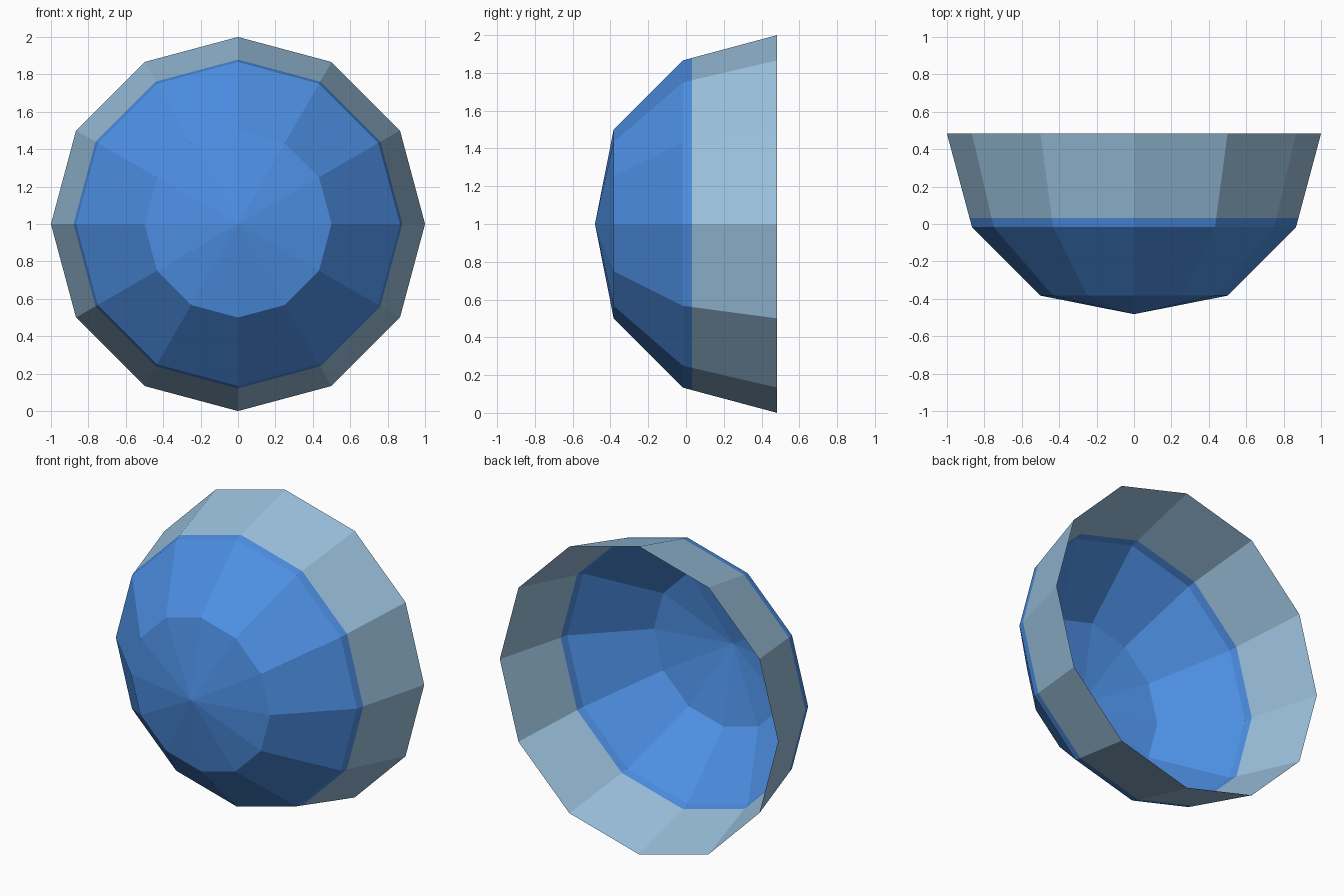
import bpy, bmesh, math

if "Cube" in bpy.data.objects:
    bpy.data.objects.remove(bpy.data.objects["Cube"])

SIDES = 12
CENTRE_Z = 1.0


def material(name, rgb):
    m = bpy.data.materials.new(name)
    lin = [(c / 255 / 12.92) if c < 10 else ((c / 255 + 0.055) / 1.055) ** 2.4 for c in rgb]
    m.diffuse_color = (*lin, 1)
    m.use_nodes = True
    m.node_tree.nodes["Principled BSDF"].inputs["Base Color"].default_value = m.diffuse_color
    return m


def lathe(name, profile, mat):
    """Turn (radius, y) points about the y axis into a flat-faced sheet."""
    bm = bmesh.new()
    rings = []
    for r, y in profile:
        count = SIDES if r > 0 else 1
        rings.append([bm.verts.new((r * math.sin(math.tau * i / SIDES), y,
                                    CENTRE_Z + r * math.cos(math.tau * i / SIDES)))
                      for i in range(count)])
    for a, b in zip(rings, rings[1:]):
        for i in range(SIDES):
            j = (i + 1) % SIDES
            if len(a) == 1:
                bm.faces.new((a[0], b[i], b[j]))
            else:
                bm.faces.new((a[i], b[i], b[j], a[j]))
    bmesh.ops.recalc_face_normals(bm, faces=bm.faces)
    # an open bowl: make the normals point away from the axis / to the front
    if sum(f.normal.y * f.calc_area() for f in bm.faces) > 0:
        bmesh.ops.reverse_faces(bm, faces=bm.faces)
    mesh = bpy.data.meshes.new(name)
    bm.to_mesh(mesh)
    bm.free()
    mesh.materials.append(mat)
    ob = bpy.data.objects.new(name, mesh)
    bpy.context.collection.objects.link(ob)
    return ob


blue = material("bright blue", (77, 143, 227))
pale = material("pale grey blue", (155, 193, 221))

# Blue domed front, ending just past the third ring
lathe("dome", [(0, -0.482), (0.5, -0.383), (0.866, -0.017), (0.879, 0.031)], blue)
# Pale flared rim, open at the back
lathe("rim", [(0.879, 0.031), (1.0, 0.483)], pale)
